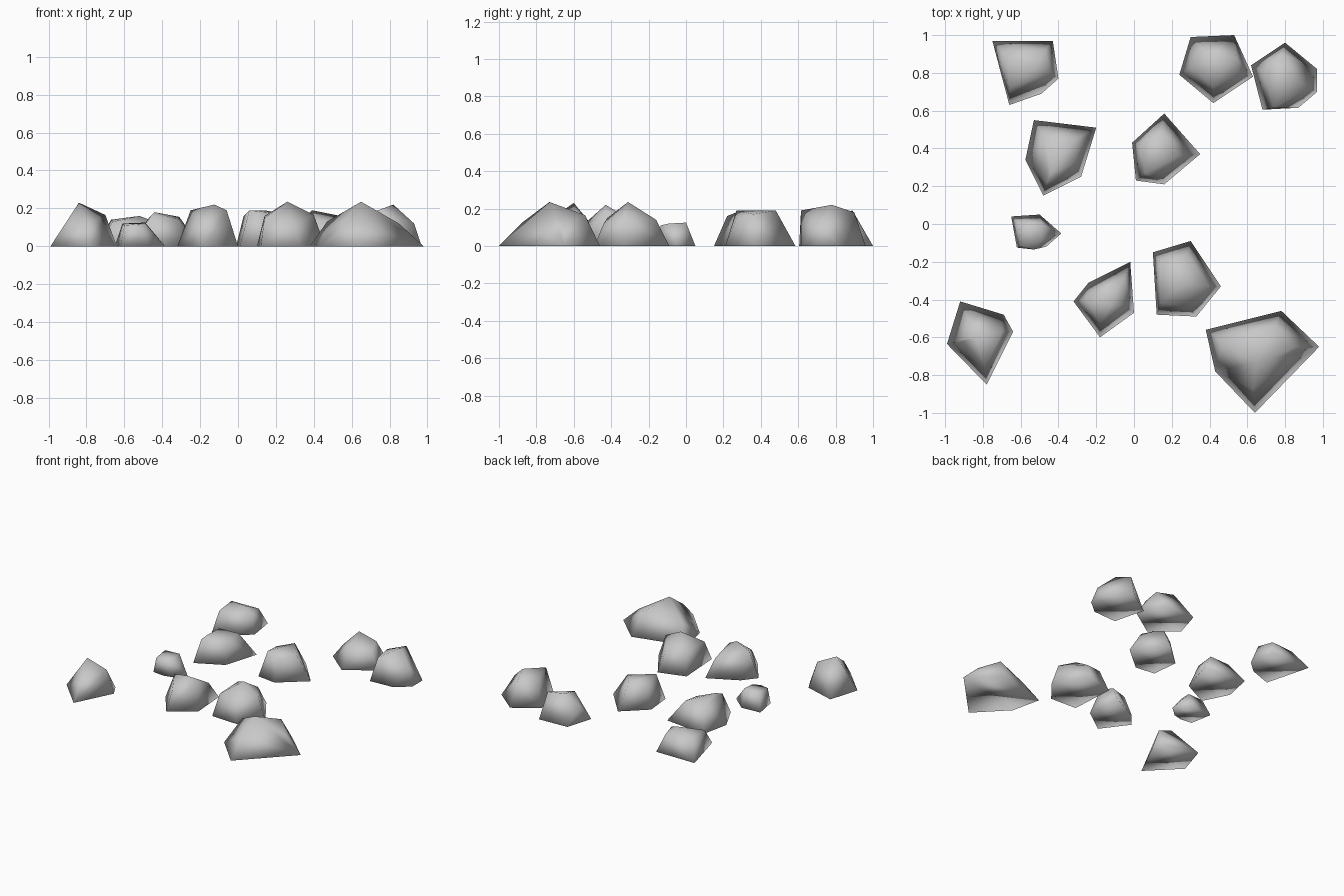
import bpy
import bmesh

default_cube = bpy.data.objects.get("Cube")
if default_cube:
    bpy.data.objects.remove(default_cube, do_unlink=True)

# One stone colour for every boulder
stone = bpy.data.materials.new("stone_grey")
stone.use_nodes = True
stone_colour = (.58, .58, .58, 1)
stone.diffuse_color = stone_colour
shader = next(node for node in stone.node_tree.nodes if node.type == "BSDF_PRINCIPLED")
shader.inputs["Base Color"].default_value = stone_colour
shader.inputs["Roughness"].default_value = .9


def make_rock(name, footprint, crown):
    """Wrap a faceted boulder around a ground outline and a few crown points."""
    mesh = bpy.data.meshes.new(name)
    builder = bmesh.new()
    for x, y in footprint:
        builder.verts.new((x, y, 0))
    for point in crown:
        builder.verts.new(point)
    result = bmesh.ops.convex_hull(builder, input=list(builder.verts))
    leftovers = set(result["geom_interior"]) | set(result["geom_unused"])
    loose = [item for item in leftovers if isinstance(item, bmesh.types.BMVert)]
    bmesh.ops.delete(builder, geom=loose, context="VERTS")
    bmesh.ops.recalc_face_normals(builder, faces=list(builder.faces))
    for face in builder.faces:
        face.smooth = True
    builder.to_mesh(mesh)
    builder.free()
    mesh.materials.append(stone)
    rock = bpy.data.objects.new(name, mesh)
    bpy.context.collection.objects.link(rock)
    return rock


# Back row of boulders
make_rock(
    "back_right_rock",
    footprint=[(-.75, .97), (-.43, .97), (-.4, .77), (-.49, .69), (-.66, .63)],
    crown=[(-.52, .83, .16), (-.67, .88, .14), (-.44, .8, .13), (-.66, .72, .13), (-.47, .92, .12)],
)
make_rock(
    "back_middle_rock",
    footprint=[(.3, .99), (.53, 1), (.63, .78), (.42, .64), (.24, .79)],
    crown=[(.39, .89, .19), (.54, .88, .16), (.42, .73, .14), (.3, .83, .09), (.56, .79, .12)],
)
make_rock(
    "back_left_rock",
    footprint=[(.8, .96), (.97, .82), (.97, .7), (.87, .615), (.68, .605), (.62, .84)],
    crown=[(.82, .78, .22), (.78, .9, .18), (.74, .615, .19), (.93, .72, .12), (.69, .8, .17)],
)

# Middle boulders and the small pebble
make_rock(
    "middle_right_rock",
    footprint=[(-.53, .55), (-.2, .51), (-.28, .25), (-.48, .15), (-.575, .34)],
    crown=[(-.44, .27, .18), (-.31, .45, .155), (-.47, .45, .15), (-.31, .32, .14), (-.46, .22, .16)],
)
make_rock(
    "middle_left_rock",
    footprint=[(.16, .585), (.35, .37), (.16, .21), (.01, .23), (-.01, .43)],
    crown=[(.06, .27, .19), (.14, .48, .19), (.24, .36, .17), (.03, .42, .16), (.15, .27, .15)],
)
make_rock(
    "small_pebble",
    footprint=[(-.65, .04), (-.5, .05), (-.385, -.05), (-.465, -.12), (-.53, -.135), (-.62, -.125)],
    crown=[(-.61, 0, .12), (-.49, 0, .125), (-.49, -.09, .12), (-.6, -.12, .11), (-.53, -.135, .11)],
)

# Front boulders
make_rock(
    "inner_right_rock",
    footprint=[(-.02, -.2), (0, -.47), (-.18, -.6), (-.32, -.41), (-.24, -.31)],
    crown=[(-.125, -.43, .22), (-.25, -.4, .19), (-.06, -.43, .19), (-.05, -.28, .13), (-.18, -.53, .13)],
)
make_rock(
    "inner_left_rock",
    footprint=[(.1, -.15), (.3, -.09), (.46, -.33), (.33, -.49), (.12, -.48)],
    crown=[(.26, -.31, .235), (.14, -.2, .16), (.14, -.42, .15), (.4, -.33, .165), (.28, -.16, .14), (.29, -.44, .12)],
)
make_rock(
    "front_right_rock",
    footprint=[(-.92, -.41), (-.69, -.48), (-.64, -.57), (-.78, -.85), (-.99, -.635)],
    crown=[(-.84, -.6, .23), (-.7, -.57, .165), (-.79, -.76, .12), (-.91, -.62, .12)],
)
make_rock(
    "front_left_large_rock",
    footprint=[(.38, -.56), (.78, -.46), (.98, -.65), (.64, -1), (.43, -.78)],
    crown=[(.65, -.73, .235), (.74, -.54, .165), (.47, -.62, .13), (.85, -.65, .12), (.63, -.87, .13)],
)
